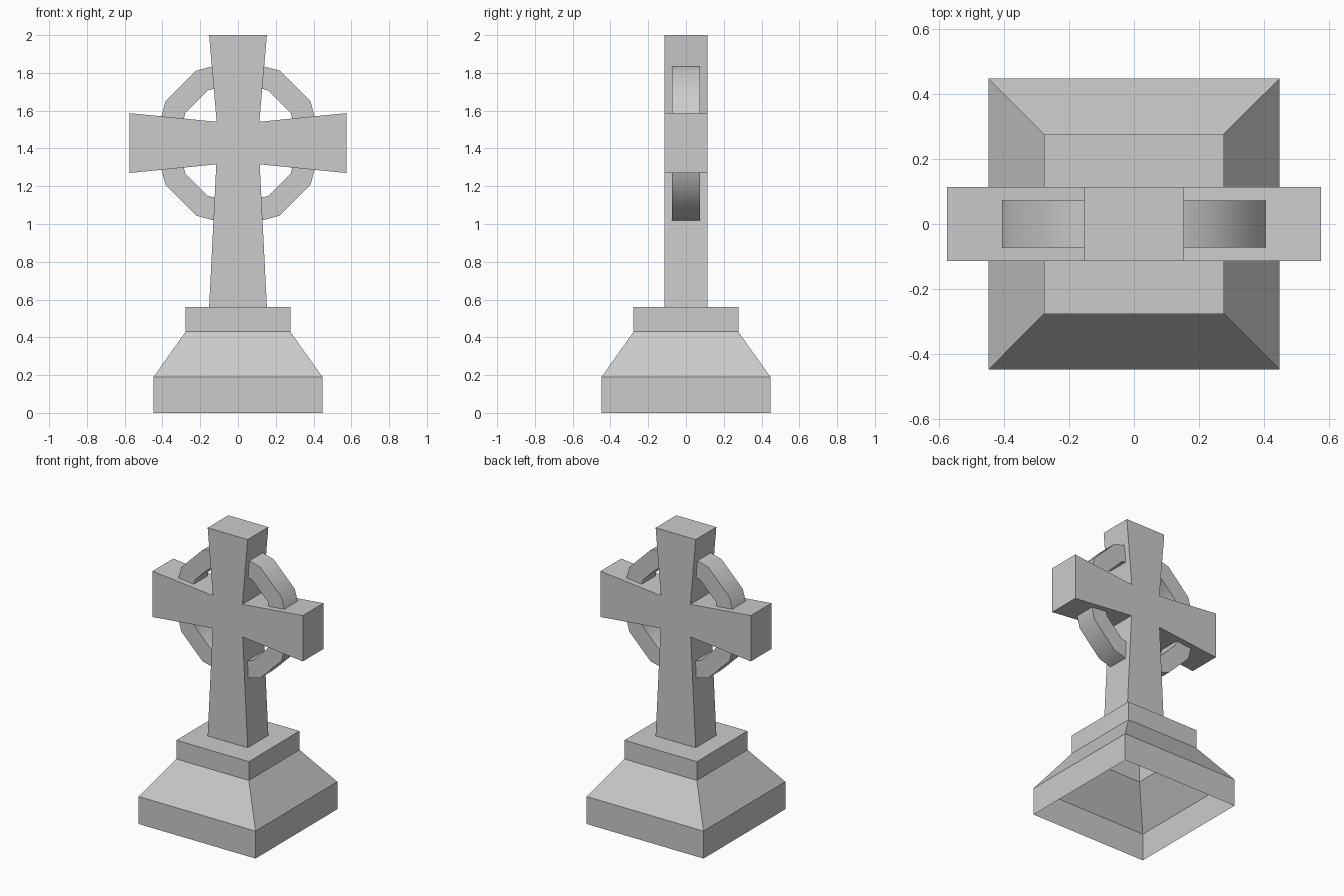
import bpy, bmesh, math

if "Cube" in bpy.data.objects:
    bpy.data.objects.remove(bpy.data.objects["Cube"])

stone = bpy.data.materials.new("grey_stone")
stone.diffuse_color = (0.6, 0.6, 0.6, 1)
stone.use_nodes = True
stone.node_tree.nodes["Principled BSDF"].inputs["Base Color"].default_value = stone.diffuse_color


def finish(bm, name):
    mesh = bpy.data.meshes.new(name)
    bm.to_mesh(mesh)
    bm.free()
    mesh.materials.append(stone)
    obj = bpy.data.objects.new(name, mesh)
    bpy.context.collection.objects.link(obj)
    return obj


# Stepped plinth: stacked square sections, closed on top, open underneath
bm = bmesh.new()
loops = []
for half, z in [(0.447, 0), (0.447, 0.19), (0.277, 0.43), (0.277, 0.56)]:
    loops.append([bm.verts.new((sx * half, sy * half, z))
                  for sx, sy in [(-1, -1), (1, -1), (1, 1), (-1, 1)]])
for low, high in zip(loops, loops[1:]):
    for i in range(4):
        j = (i + 1) % 4
        bm.faces.new((low[i], low[j], high[j], high[i]))
bm.faces.new(loops[-1])
finish(bm, "plinth")

# Cross with flared arms: mirrored half outline, extruded through its depth
DEPTH = 0.113
half = [(0.153, 0.56), (0.115, 1.316), (0.575, 1.27),
        (0.575, 1.587), (0.113, 1.541), (0.153, 2.0)]
outline = half + [(-x, z) for x, z in reversed(half)]
bm = bmesh.new()
face = bm.faces.new([bm.verts.new((x, -DEPTH, z)) for x, z in outline])
ext = bmesh.ops.extrude_face_region(bm, geom=[face], use_keep_orig=True)
bmesh.ops.translate(bm, vec=(0, 2 * DEPTH, 0),
                    verts=[v for v in ext["geom"] if isinstance(v, bmesh.types.BMVert)])
bmesh.ops.recalc_face_normals(bm, faces=bm.faces)
finish(bm, "cross")

# Twelve-sided ring around the crossing, rectangular section
SIDES, CENTRE_Z = 12, 1.428
bm = bmesh.new()
sections = []
for i in range(SIDES):
    a = math.tau * i / SIDES
    sections.append([bm.verts.new((r * math.cos(a), y, CENTRE_Z + r * math.sin(a)))
                     for r, y in [(0.443, -0.073), (0.443, 0.073), (0.322, 0.073), (0.322, -0.073)]])
for i in range(SIDES):
    a, b = sections[i], sections[(i + 1) % SIDES]
    for k in range(4):
        m = (k + 1) % 4
        bm.faces.new((a[k], a[m], b[m], b[k]))
bmesh.ops.recalc_face_normals(bm, faces=bm.faces)
ring = finish(bm, "ring")
bpy.context.view_layer.objects.active = ring
ring.select_set(True)
bpy.ops.object.shade_smooth_by_angle(angle=math.radians(40))
